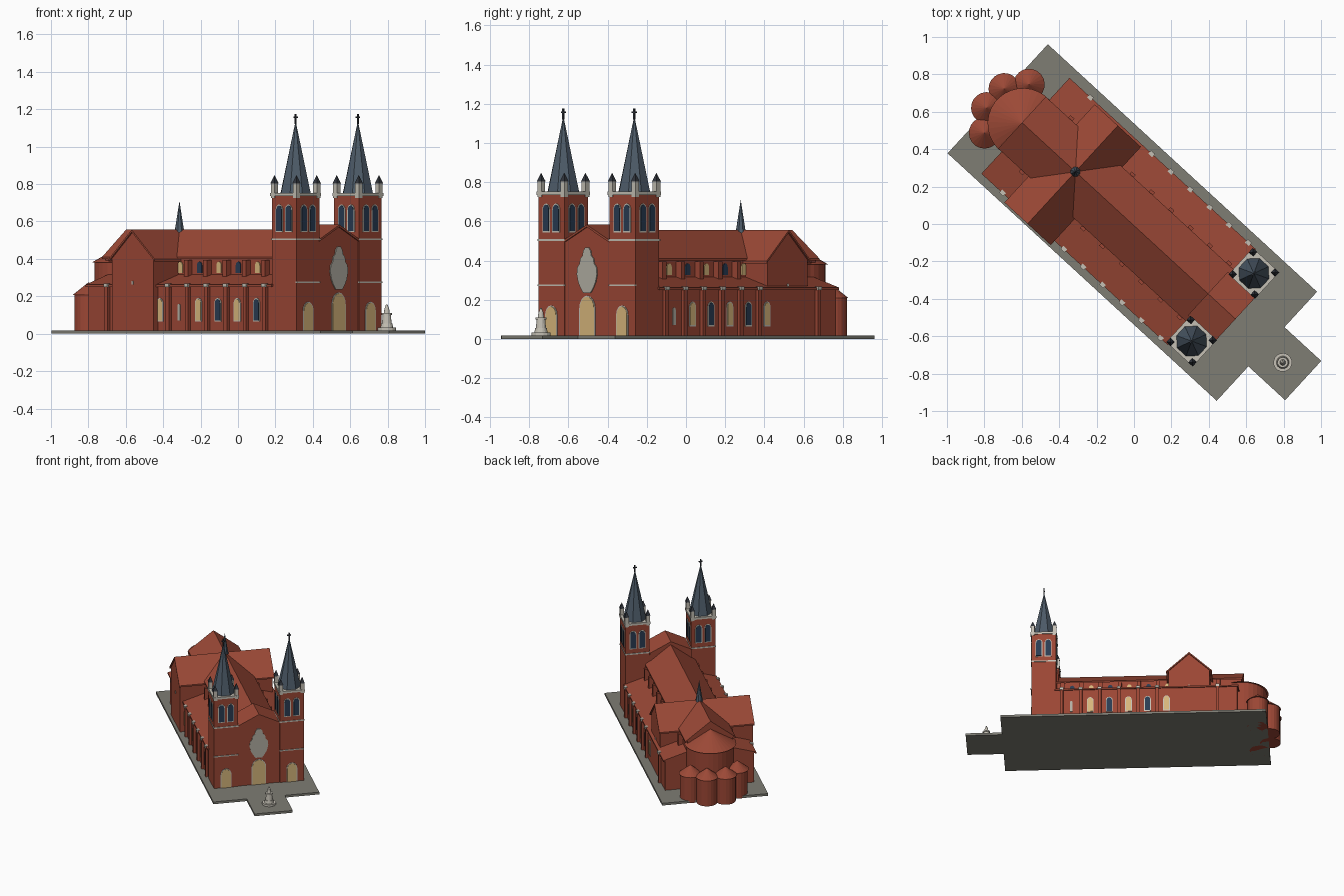
import bpy, bmesh, math
from mathutils import Matrix

cube = bpy.data.objects.get("Cube")
if cube:
    bpy.data.objects.remove(cube, do_unlink=True)

# Building frame: local x runs towards the facade, local y across it
FRAME = Matrix.Translation((-0.004, -0.005, 0)) @ Matrix.Rotation(math.radians(-42.6), 4, 'Z')


def material(name, r, g, b):
    m = bpy.data.materials.new(name)
    m.use_nodes = True
    m.diffuse_color = (r, g, b, 1)
    bsdf = next(n for n in m.node_tree.nodes if n.type == 'BSDF_PRINCIPLED')
    bsdf.inputs["Base Color"].default_value = (r, g, b, 1)
    return m


BRICK = material("brick red", .33, .062, .035)
TILE = material("roof tile red", .33, .066, .037)
SLATE = material("slate blue grey", .075, .105, .14)
DARK = material("dark metal", .03, .035, .045)
STONE = material("pale stone", .56, .53, .46)
TRACERY = material("tracery grey", .45, .43, .37)
PAVING = material("paving grey", .21, .205, .175)
GLOW = material("cream glass", .68, .47, .2)
GLASS = material("blue glass", .022, .045, .085)


def finish(name, bm, mat):
    bmesh.ops.recalc_face_normals(bm, faces=bm.faces[:])
    mesh = bpy.data.meshes.new(name)
    bm.to_mesh(mesh)
    bm.free()
    mesh.materials.append(mat)
    ob = bpy.data.objects.new(name, mesh)
    ob.matrix_world = FRAME
    bpy.context.collection.objects.link(ob)
    return ob


def box(name, x0, x1, y0, y1, z0, z1, mat):
    bm = bmesh.new()
    m = Matrix.Translation(((x0 + x1) / 2, (y0 + y1) / 2, (z0 + z1) / 2))
    m = m @ Matrix.Diagonal((abs(x1 - x0), abs(y1 - y0), z1 - z0, 1))
    bmesh.ops.create_cube(bm, size=1, matrix=m)
    return finish(name, bm, mat)


def block(name, x, y, half, z0, z1, mat):
    return box(name, x - half, x + half, y - half, y + half, z0, z1, mat)


def prism(name, profile, axis, d0, d1, mat):
    """Extrude an (across, height) profile along the local x or y axis."""
    bm = bmesh.new()
    rows = []
    for d in (d0, d1):
        rows.append([bm.verts.new((d, a, z) if axis == 'x' else (a, d, z)) for a, z in profile])
    bm.faces.new(rows[0])
    bm.faces.new(rows[1])
    n = len(profile)
    for i in range(n):
        j = (i + 1) % n
        bm.faces.new((rows[0][i], rows[0][j], rows[1][j], rows[1][i]))
    return finish(name, bm, mat)


def drum(name, x, y, r0, r1, z0, z1, mat, sides=24):
    bm = bmesh.new()
    m = Matrix.Translation((x, y, (z0 + z1) / 2)) @ Matrix.Rotation(math.pi / sides, 4, 'Z')
    bmesh.ops.create_cone(bm, cap_ends=True, segments=sides, radius1=r0, radius2=r1,
                          depth=z1 - z0, matrix=m)
    bmesh.ops.remove_doubles(bm, verts=bm.verts[:], dist=1e-5)
    return finish(name, bm, mat)


def arch(name, axis, c, wall, out, width, z0, z1, mat, depth=.005):
    """Round-headed plate lying on a wall; out is the outward sign."""
    r = width / 2
    pts = [(c - r, z0), (c + r, z0)]
    for i in range(9):
        t = math.pi * i / 8
        pts.append((c + r * math.cos(t), z1 - r * 1.2 + r * 1.2 * math.sin(t)))
    return prism(name, pts, axis, wall - out * .003, wall + out * depth, mat)


def framed(name, axis, c, wall, out, width, z0, z1, mat):
    arch(name + "_frame", axis, c, wall, out, width + .012, z0 - .006, z1 + .006, STONE, .003)
    arch(name, axis, c, wall, out, width, z0, z1, mat)


def gabled(name, axis, c, half, eave, ridge, d0, d1, over, end):
    """Gabled wall block with a thin overhanging roof."""
    walls = [(c - half, .01), (c + half, .01), (c + half, eave), (c, ridge - .008), (c - half, eave)]
    prism(name + "_walls", walls, axis, d0, d1, BRICK)
    e = half + over
    low = ridge - (ridge - eave) * e / half
    roof = [(c - e, low), (c, ridge), (c + e, low),
            (c + e, low - .012), (c, ridge - .012), (c - e, low - .012)]
    prism(name + "_roof", roof, axis, d0 - end, d1 + end, TILE)


# Paving
box("paving", -.99, .965, -.39, .402, 0, .018, PAVING)
box("forecourt", .96, 1.232, -.14, .145, 0, .018, PAVING)

# Nave, transept and front gable
gabled("nave", 'x', 0, .17, .425, .556, -.80, .58, .018, .008)
gabled("transept", 'y', -.42, .15, .415, .556, -.368, .325, .018, .01)
gabled("front_gable", 'x', 0, .158, .505, .583, .55, .735, .0, .008)

# Aisles with buttresses, windows and clerestory
BAYS = [-.255, -.115, .026, .167, .307, .447]
for s, side in ((1, "left"), (-1, "right")):
    wall = [(s * .1, .01), (s * .333, .01), (s * .333, .262), (s * .1, .334)]
    prism(side + "_aisle_walls", wall, 'x', -.775, .57, BRICK)
    roof = [(s * .348, .262), (s * .165, .318), (s * .165, .306), (s * .348, .25)]
    prism(side + "_aisle_roof", roof, 'x', -.783, .57, TILE)
    for x in [-.63] + [b + .07 for b in BAYS]:
        box(side + "_buttress", x - .012, x + .012, s * .32, s * .352, .01, .25, BRICK)
        box(side + "_buttress_cap", x - .014, x + .014, s * .335, s * .358, .25, .268, STONE)
        box(side + "_clerestory_pier", x - .014, x + .014, s * .16, s * .205, .28, .395, BRICK)
    for i, x in enumerate(BAYS):
        glass = GLASS if i % 2 else GLOW
        narrow = i == (5 if s > 0 else 1)
        if narrow:
            arch(side + "_narrow_window", 'y', x, s * .333, s, .02, .07, .16, TRACERY)
        else:
            framed(side + "_aisle_window", 'y', x, s * .333, s, .038, .07, .185, glass)
        arch(side + "_clerestory_window", 'y', x, s * .17, s, .035, .325, .385, glass)
    # small round-headed opening in the transept end
    end = .325 if s > 0 else -.368
    arch(side + "_transept_slit", 'y', -.42, end, s, .01, .262, .282, STONE)

# Apse and radiating chapels
drum("apse_wall", -.80, 0, .175, .175, .01, .385, BRICK, 32)
drum("apse_roof", -.80, 0, .19, 0, .38, .49, TILE, 32)
for angle in (-56, -19, 19, 56):
    t = math.radians(180 + angle)
    cx, cy = -.80 + .212 * math.cos(t), .212 * math.sin(t)
    drum("chapel_wall", cx, cy, .076, .076, 0, .212, BRICK, 20)
    drum("chapel_roof", cx, cy, .084, 0, .208, .275, TILE, 20)

# Crossing spirelet
drum("crossing_spirelet", -.42, 0, .029, 0, .535, .71, SLATE, 8)

# Twin towers
TX = .65
for s, side in ((1, "left"), (-1, "right")):
    ty = s * .246
    block(side + "_tower", TX, ty, .09, .01, .74, BRICK)
    block(side + "_tower_band", TX, ty, .094, .5, .51, STONE)
    block(side + "_tower_cornice", TX, ty, .096, .735, .752, STONE)
    box(side + "_tower_front_band", .735, .745, ty - .092, ty + .092, .27, .278, STONE)
    for o in (-.034, .034):
        for d in (-1, 1):
            framed(side + "_belfry_window", 'x', ty + o, TX + d * .09, d, .04, .55, .685, GLASS)
            framed(side + "_belfry_window", 'y', TX + o, ty + d * .09, d, .04, .55, .685, GLASS)
    for px in (-.08, .08):
        for py in (-.08, .08):
            block(side + "_pinnacle", TX + px, ty + py, .014, .725, .805, STONE)
            drum(side + "_pinnacle_cap", TX + px, ty + py, .023, 0, .803, .848, DARK, 4)
    drum(side + "_spire", TX, ty, .086, 0, .75, 1.138, SLATE, 8)
    block(side + "_cross_post", TX, ty, .004, 1.12, 1.175, DARK)
    box(side + "_cross_bar", TX - .004, TX + .004, ty - .014, ty + .014, 1.152, 1.16, DARK)
    framed(side + "_portal", 'x', ty, .74, 1, .07, .018, .165, GLOW)

# Main portal and great window
framed("main_portal", 'x', 0, .735, 1, .098, .018, .215, GLOW)
HALF = [(.025, .235), (.045, .262), (.06, .29), (.07, .33), (.066, .365), (.05, .385),
        (.046, .41), (.03, .425), (.026, .448), (.012, .466)]
prism("great_window", HALF + [(-a, z) for a, z in reversed(HALF)], 'x', .73, .741, TRACERY)

# Monument on the forecourt: stacked turned tiers
TIERS = [(.05, .05, .016, .034), (.034, .03, .034, .055), (.026, .022, .055, .1),
         (.028, .028, .1, .11), (.016, .012, .11, .138), (.011, .004, .138, .157)]
for r0, r1, z0, z1 in TIERS:
    drum("monument_tier", 1.086, 0, r0, r1, z0, z1, STONE, 16)
